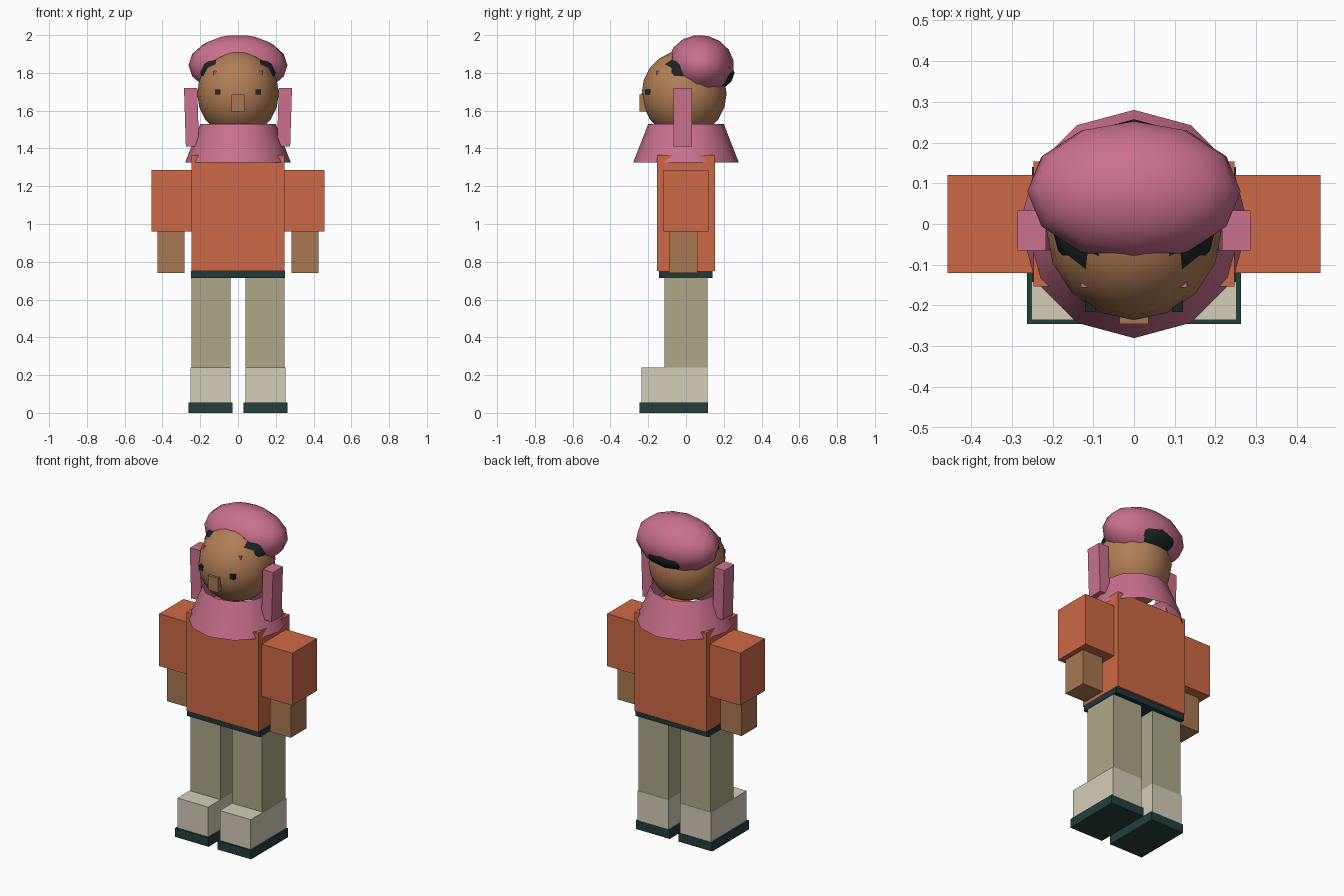
import bpy
from math import radians

if "Cube" in bpy.data.objects:
    bpy.data.objects.remove(bpy.data.objects["Cube"])

COLORS = {
    "orange": (0.80, 0.41, 0.28, 1), "pink": (0.79, 0.44, 0.55, 1),
    "skin": (0.65, 0.47, 0.32, 1), "face": (0.69, 0.49, 0.34, 1),
    "tan": (0.68, 0.65, 0.53, 1), "cream": (0.83, 0.80, 0.72, 1),
    "dark": (0.14, 0.23, 0.23, 1), "sole": (0.15, 0.26, 0.25, 1),
    "black": (0.13, 0.16, 0.16, 1),
}
# values above are display colours; convert to linear
MATS = {}
for key, c in COLORS.items():
    m = bpy.data.materials.new(key)
    m.diffuse_color = [v ** 2.2 for v in c[:3]] + [1]
    m.use_nodes = True
    m.node_tree.nodes["Principled BSDF"].inputs["Base Color"].default_value = m.diffuse_color
    MATS[key] = m


def finish(name, mat):
    ob = bpy.context.object
    ob.name = name
    ob.data.materials.append(MATS[mat])
    return ob


def box(name, x, y, z, mat, tilt=0):
    """Box from (min, max) ranges, optionally tilted about y."""
    r = (x, y, z)
    bpy.ops.mesh.primitive_cube_add(size=1, location=[(a + b) / 2 for a, b in r],
                                    rotation=(0, radians(tilt), 0))
    bpy.context.object.scale = [b - a for a, b in r]
    return finish(name, mat)


def pair(name, x, y, z, mat, tilt=0):
    """The same box on the right and mirrored on the left."""
    box(name + "_right", x, y, z, mat, tilt)
    box(name + "_left", (-x[1], -x[0]), y, z, mat, -tilt)


def ball(name, loc, radii, seg, rings, mat, tilt=0):
    bpy.ops.mesh.primitive_uv_sphere_add(segments=seg, ring_count=rings, radius=1,
                                         location=loc, rotation=(radians(tilt), 0, 0))
    bpy.context.object.scale = radii
    bpy.ops.object.shade_smooth()
    return finish(name, mat)


# legs and shoes
pair("sole", (0.03, 0.262), (-0.245, 0.117), (0, 0.055), "sole")
pair("shoe", (0.04, 0.252), (-0.235, 0.115), (0.055, 0.24), "cream")
pair("leg", (0.04, 0.246), (-0.115, 0.113), (0.24, 0.72), "tan")

# body and arms
box("belt", (-0.25, 0.25), (-0.142, 0.14), (0.715, 0.752), "dark")
box("torso", (-0.247, 0.247), (-0.153, 0.153), (0.75, 1.365), "orange")
pair("sleeve", (0.246, 0.458), (-0.12, 0.12), (0.96, 1.285), "orange")
pair("hand", (0.282, 0.426), (-0.09, 0.062), (0.74, 0.96), "skin")

# open flared hair around the shoulders
bpy.ops.mesh.primitive_cone_add(vertices=12, radius1=0.28, radius2=0.2, depth=0.205,
                                end_fill_type='NOTHING', location=(0, 0, 1.4275))
bpy.ops.object.shade_smooth()
finish("shoulder_hair", "pink")
pair("side_lock", (0.211, 0.281), (-0.065, 0.033), (1.41, 1.72), "pink", 1.8)

# head and face
ball("head", (0, -0.01, 1.69), (0.216, 0.225, 0.23), 16, 10, "face")
pair("eye", (0.093, 0.12), (-0.216, -0.16), (1.685, 1.713), "black")
box("nose", (-0.035, 0.035), (-0.246, -0.19), (1.595, 1.685), "skin")
pair("brow_tuft", (0.102, 0.13), (-0.156, -0.1), (1.77, 1.81), "pink")

# dark band under the cap, and the slightly tilted cap itself
ball("hair_band", (0, 0.042, 1.80), (0.215, 0.215, 0.12), 12, 8, "black")
ball("cap", (0, 0.08, 1.841), (0.262, 0.176, 0.159), 12, 8, "pink", -13)
